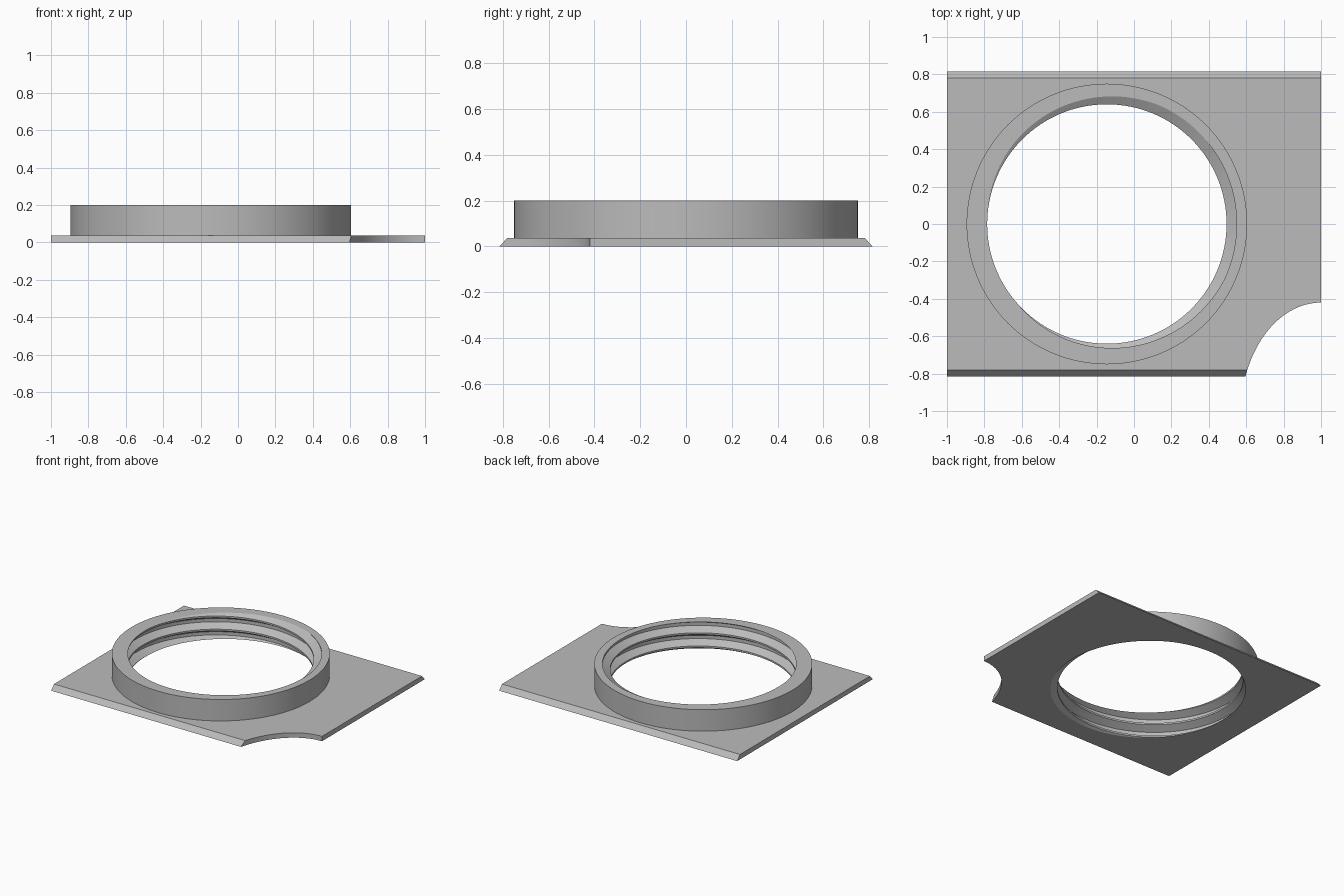
import bpy, bmesh
from math import cos, sin, tau, radians

cube = bpy.data.objects.get("Cube")
if cube:
    bpy.data.objects.remove(cube, do_unlink=True)

CENTRE_X = -0.145      # axis of the collar
BORE, ROOT = 0.64, 0.694
PITCH, HEIGHT = 0.1, 0.2
STEPS = 128            # segments per turn

grey = bpy.data.materials.new("plain grey")
grey.use_nodes = True
grey.diffuse_color = (0.5, 0.5, 0.5, 1)
grey.node_tree.nodes["Principled BSDF"].inputs["Base Color"].default_value = (0.5, 0.5, 0.5, 1)


def finish(name, bm):
    bmesh.ops.recalc_face_normals(bm, faces=bm.faces)
    mesh = bpy.data.meshes.new(name)
    bm.to_mesh(mesh)
    bm.free()
    mesh.materials.append(grey)
    obj = bpy.data.objects.new(name, mesh)
    bpy.context.collection.objects.link(obj)
    return obj


def prism(name, outline, offset):
    """Extrude a closed outline along an offset."""
    bm = bmesh.new()
    face = bm.faces.new([bm.verts.new(p) for p in outline])
    top = bmesh.ops.extrude_face_region(bm, geom=[face])["geom"]
    bmesh.ops.translate(bm, vec=offset, verts=[v for v in top if isinstance(v, bmesh.types.BMVert)])
    return finish(name, bm)


def ellipse(cx, cy, z, a, b):
    return [(cx + a * cos(tau * i / STEPS), cy + b * sin(tau * i / STEPS), z) for i in range(STEPS)]


def thread_cutter(name):
    """Solid right-handed screw that leaves an internal thread."""
    profile = [(ROOT, -0.18), (ROOT, 0.07), (BORE, 0.38), (BORE, 0.51)]
    turns, start = 5, -0.2
    last = turns * STEPS
    bm = bmesh.new()
    rows = []
    for i in range(last + 1):
        a = tau * i / STEPS
        rows.append([bm.verts.new((CENTRE_X + r * cos(a), r * sin(a),
                                   start + PITCH * (i / STEPS + h))) for r, h in profile])
    for i in range(last):
        for k in range(3):
            bm.faces.new((rows[i][k], rows[i + 1][k], rows[i + 1][k + 1], rows[i][k + 1]))
        if i + STEPS < last:
            j = i + STEPS
            bm.faces.new((rows[i][3], rows[i + 1][3], rows[j + 1][0], rows[j][0]))
    # close both ends to a point on the axis
    low = bm.verts.new((CENTRE_X, 0, -0.2))
    high = bm.verts.new((CENTRE_X, 0, 0.35))
    for e in [e for e in bm.edges if e.is_boundary]:
        tip = low if e.verts[0].co.z < HEIGHT / 2 else high
        bm.faces.new((e.verts[0], e.verts[1], tip))
    return finish(name, bm)


# base plate with sloped front and back edges
plate = prism("threaded_mount_plate",
              [(-1, -0.815, 0), (-1, 0.815, 0), (-1, 0.78, 0.037), (-1, -0.78, 0.037)], (2, 0, 0))

# raised collar, corner notch and threaded bore
collar = prism("collar", ellipse(CENTRE_X, 0, 0.015, 0.75, 0.75), (0, 0, HEIGHT - 0.015))
notch = prism("notch_cutter", ellipse(1, -1.02, -0.1, 0.43, 0.6), (0, 0, 0.3))
screw = thread_cutter("screw_cutter")
tools = [(collar, "UNION"), (notch, "DIFFERENCE"), (screw, "DIFFERENCE")]
for tool, operation in tools:
    tool.hide_render = True
    mod = plate.modifiers.new(tool.name, "BOOLEAN")
    mod.operation, mod.object, mod.solver = operation, tool, "EXACT"

# bake the cuts and drop the helpers
bpy.context.view_layer.update()
graph = bpy.context.evaluated_depsgraph_get()
baked = bpy.data.meshes.new_from_object(plate.evaluated_get(graph))
plate.modifiers.clear()
plate.data = baked
for tool, _ in tools:
    bpy.data.objects.remove(tool, do_unlink=True)

bpy.ops.object.select_all(action="DESELECT")
plate.select_set(True)
bpy.context.view_layer.objects.active = plate
bpy.ops.object.shade_smooth_by_angle(angle=radians(20))
